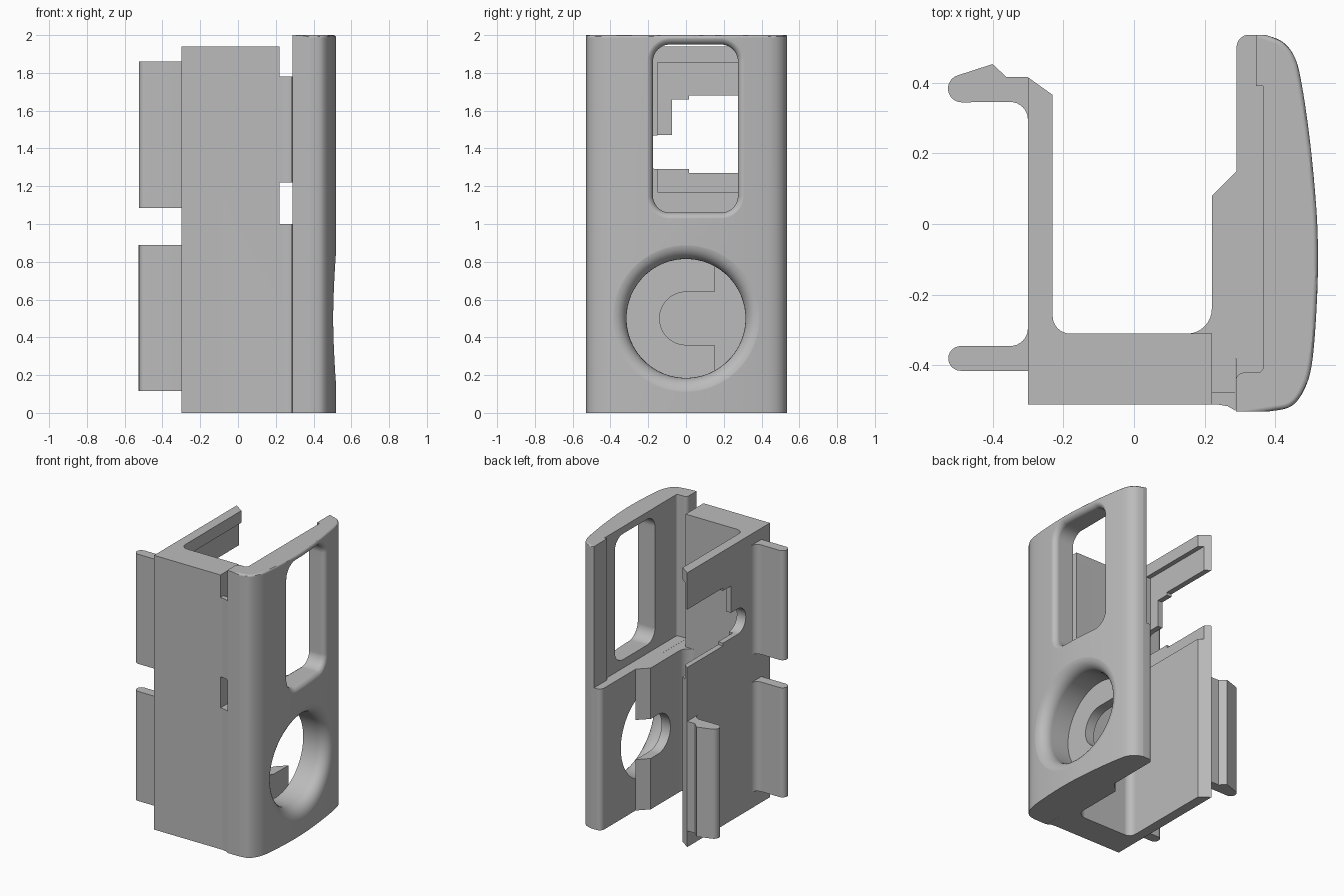
import bpy, bmesh
from math import radians, sin, cos, hypot

if "Cube" in bpy.data.objects:
    bpy.data.objects.remove(bpy.data.objects["Cube"])

grey = bpy.data.materials.new("plain grey")
grey.use_nodes = True
COLOUR = (0.5, 0.5, 0.5, 1)
grey.diffuse_color = COLOUR
grey.node_tree.nodes["Principled BSDF"].inputs["Base Color"].default_value = COLOUR


def arc(cx, cy, r, a0, a1, n=8):
    return [(cx + r * cos(radians(a0 + (a1 - a0) * i / n)),
             cy + r * sin(radians(a0 + (a1 - a0) * i / n))) for i in range(n + 1)]


def smooth_path(keys, n=6):
    """Catmull-Rom curve through the key points."""
    pts = [keys[0]] + keys + [keys[-1]]
    out = []
    for a, b, c, d in zip(pts, pts[1:], pts[2:], pts[3:]):
        for i in range(n):
            t = i / n
            out.append(tuple(0.5 * (2 * q + (r - p) * t + (2 * p - 5 * q + 4 * r - s) * t * t
                                    + (3 * q - p - 3 * r + s) * t ** 3)
                             for p, q, r, s in zip(a, b, c, d)))
    return out + [keys[-1]]


def loft(name, rings, rounded=None):
    """Closed solid through equal-length rings of 3D points."""
    bm = bmesh.new()
    loops = [[bm.verts.new(p) for p in ring] for ring in rings]
    for lo, hi in zip(loops, loops[1:]):
        for i in range(len(lo)):
            bm.faces.new((lo[i - 1], lo[i], hi[i], hi[i - 1]))
    bm.faces.new(loops[0])
    bm.faces.new(loops[-1])
    bmesh.ops.recalc_face_normals(bm, faces=bm.faces)
    if rounded:
        edges = [e for e in bm.edges if rounded(e)]
        bmesh.ops.bevel(bm, geom=edges, offset=0.015, segments=3, profile=0.5,
                        affect='EDGES', clamp_overlap=True)
    mesh = bpy.data.meshes.new(name)
    bm.to_mesh(mesh)
    bm.free()
    mesh.materials.append(grey)
    obj = bpy.data.objects.new(name, mesh)
    bpy.context.collection.objects.link(obj)
    return obj


def prism(name, pts, lo, hi, axis="z", rounded=None):
    place = (lambda p, h: (p[0], p[1], h)) if axis == "z" else (lambda p, h: (h, p[0], p[1]))
    return loft(name, [[place(p, h) for p in pts] for h in (lo, hi)], rounded)


def box(x0, x1, y0, y1, z0, z1):
    return prism("cutter", [(x0, y0), (x1, y0), (x1, y1), (x0, y1)], z0, z1)


def cut(obj, *cutters):
    for cutter in cutters:
        mod = obj.modifiers.new("cut", 'BOOLEAN')
        mod.operation, mod.solver, mod.object = 'DIFFERENCE', 'EXACT', cutter
        bpy.context.view_layer.update()
        graph = bpy.context.evaluated_depsgraph_get()
        mesh = bpy.data.meshes.new_from_object(obj.evaluated_get(graph))
        obj.modifiers.clear()
        obj.data = mesh
        bpy.data.objects.remove(cutter)


# Curved outer side of the face plate, seen from above
bulge = smooth_path([(0.37, 0.535), (0.42, 0.515), (0.455, 0.47), (0.475, 0.39),
                     (0.498, 0.23), (0.515, 0.05), (0.52, -0.08), (0.517, -0.22),
                     (0.505, -0.38), (0.485, -0.46), (0.445, -0.515), (0.38, -0.53)])


def surface_x(y):
    for (xa, ya), (xb, yb) in zip(bulge, bulge[1:]):
        if yb <= y <= ya:
            return xa + (xb - xa) * (ya - y) / (ya - yb)
    return bulge[-1][0]


def flared_cutter(cy, cz, hy, hz, r, f):
    """Rounded opening whose rim blends into the curved surface with radius f."""
    base = []
    n = 14
    for q, (sy, sz) in enumerate([(1, 1), (-1, 1), (-1, -1), (1, -1)]):
        for k in range(n):
            a = radians(90 * (q + (k + 0.5) / n))
            base.append((cy + sy * hy + r * cos(a), cz + sz * hz + r * sin(a), cos(a), sin(a)))
    outline = []
    for p, q in zip(base, base[1:] + base[:1]):
        steps = 1 + int(hypot(q[0] - p[0], q[1] - p[1]) / 0.05)
        outline += [tuple(u + (v - u) * i / steps for u, v in zip(p, q)) for i in range(steps)]
    rings = [[(0.2, y, z) for y, z, _, _ in outline]]
    for i in range(9):
        a = radians(90 * i / 8)
        off, depth = f * (1 - cos(a)), f * (1 - sin(a)) - 0.001
        rings.append([(surface_x(y + ny * off) - depth, y + ny * off, z + nz * off)
                      for y, z, ny, nz in outline])
    rings.append([(0.7, y + ny * f, z + nz * f) for y, z, ny, nz in outline])
    return loft("cutter", rings)


# Face plate: curved slab, hollowed behind its upper half
face_plate = prism(
    "face_plate", bulge + [(0.288, -0.53)] + arc(0.325, 0.5, 0.035, 180, 90), 0, 2,
    rounded=lambda e: all(v.co.z > 1.99 and v.co.x > 0.36 for v in e.verts))
pocket = ([(0.2, -0.445)] + arc(0.312, -0.445, 0.025, 180, 90, 5)
          + arc(0.35, -0.405, 0.015, -90, 0, 4)
          + [(0.365, 0.39), (0.345, 0.39), (0.345, 0.7), (0.2, 0.7)])
cut(face_plate, prism("cutter", pocket, 1, 2.2),
    flared_cutter(0.05, 1.505, 0.135, 0.355, 0.09, 0.04),
    flared_cutter(0, 0.5, 0, 0, 0.315, 0.085))

# Channel body: left wall, front wall and inner block
body = prism(
    "channel_body",
    [(-0.30, -0.51), (0.235, -0.51), (0.265, -0.515), (0.287, -0.528), (0.29, 0.15), (0.22, 0.08)]
    + arc(0.15, -0.24, 0.07, 0, -90) + arc(-0.18, -0.26, 0.05, 270, 180)
    + [(-0.23, 0.365), (-0.30, 0.415)], 0, 1.94)
wall_opening = ([(0.6, 1.27), (0.6, 1.68), (0.015, 1.68), (0.015, 1.66), (-0.075, 1.66),
                 (-0.075, 1.47)] + arc(-0.15, 1.38, 0.09, 90, 270, 16)
                + [(0.015, 1.29), (0.015, 1.27)])
block_slot = [(0.4, 0.64)] + arc(0, 0.5, 0.14, 90, 270, 24) + [(0.4, 0.36)]
cut(body,
    box(0.22, 0.4, -0.475, 0.4, 1, 2.1),
    box(0.1, 0.4, -0.31, 0.4, 1, 2.1),
    box(0.22, 0.4, -0.7, 0.4, 1, 1.22),
    box(0.22, 0.4, -0.7, 0.4, 1.78, 2.1),
    box(-0.262, 0, -0.15, 0.7, 1.17, 1.855),
    prism("cutter", wall_opening, -0.4, -0.1, "x"),
    prism("cutter", block_slot, 0.1, 0.4, "x"))

# Side fins on the left wall
fin = ([(-0.28, -0.415)] + arc(-0.49, -0.38, 0.035, 270, 90, 12)
       + arc(-0.35, -0.295, 0.05, -90, 0) + [(-0.28, -0.295)])
hooked_fin = ([(-0.28, 0.295)] + arc(-0.35, 0.295, 0.05, 0, 90)
              + arc(-0.487, 0.383, 0.039, 270, 105, 12)
              + [(-0.40, 0.452), (-0.36, 0.415), (-0.30, 0.415), (-0.28, 0.40)])
parts = [face_plate, body,
         prism("upper_front_fin", fin, 1.085, 1.86),
         prism("lower_front_fin", fin, 0.115, 0.89),
         prism("lower_back_fin", hooked_fin, 0.115, 0.89)]

# Smooth shading with crisp edges
bpy.ops.object.select_all(action='DESELECT')
for part in parts:
    part.select_set(True)
bpy.context.view_layer.objects.active = face_plate
bpy.ops.object.shade_smooth_by_angle(angle=radians(30))
for part in parts:
    part.modifiers.new("even shading", 'WEIGHTED_NORMAL').keep_sharp = True
